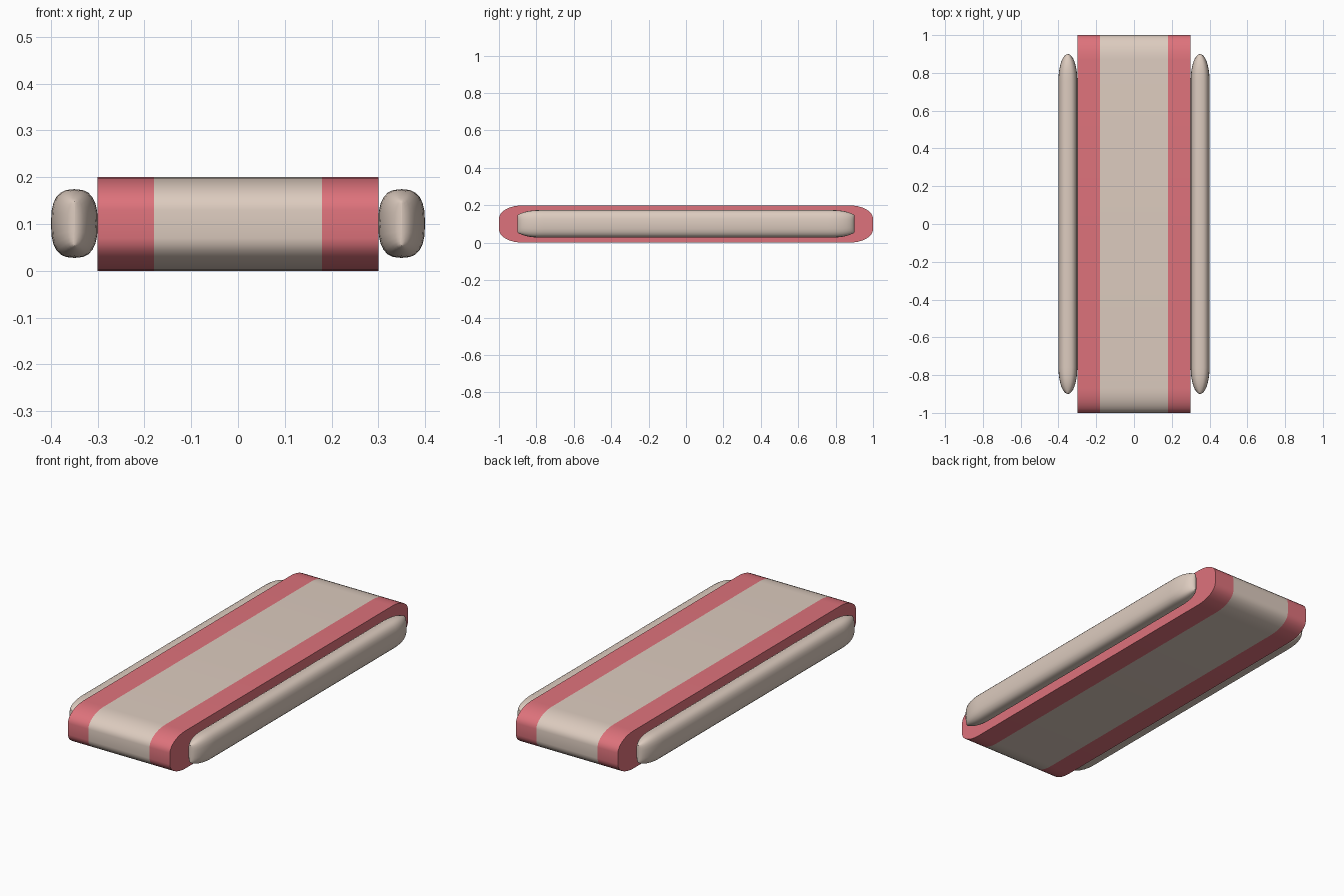
import bpy, bmesh, math

if "Cube" in bpy.data.objects:
    bpy.data.objects.remove(bpy.data.objects["Cube"])


def material(name, rgb):
    m = bpy.data.materials.new(name)
    m.diffuse_color = (*rgb, 1)
    m.use_nodes = True
    m.node_tree.nodes["Principled BSDF"].inputs["Base Color"].default_value = m.diffuse_color
    return m


TAN = material("tan", (0.72, 0.60, 0.52))
RED = material("soft red", (0.73, 0.17, 0.20))


def loft(name, rings, mats, cap=True):
    """Skin equal-length rings of points into a smooth-shaded solid."""
    bm = bmesh.new()
    vs = [[bm.verts.new(p) for p in ring] for ring in rings]
    n = len(vs[0])
    for a, b in zip(vs, vs[1:]):
        for i in range(n):
            j = (i + 1) % n
            bm.faces.new((a[i], a[j], b[j], b[i]))
    if cap:
        bm.faces.new(vs[0])
        bm.faces.new(vs[-1])
    bmesh.ops.recalc_face_normals(bm, faces=bm.faces[:])
    me = bpy.data.meshes.new(name)
    for m in mats:
        me.materials.append(m)
    # red bands towards the two long edges
    if len(mats) > 1:
        for f in bm.faces:
            f.material_index = 1 if abs(f.calc_center_median().x) > 0.18 else 0
    bm.to_mesh(me)
    bm.free()
    ob = bpy.data.objects.new(name, me)
    bpy.context.collection.objects.link(ob)
    bpy.ops.object.select_all(action='DESELECT')
    ob.select_set(True)
    bpy.context.view_layer.objects.active = ob
    bpy.ops.object.shade_smooth_by_angle(angle=math.radians(40))
    return ob


# Main slab: rounded profile in the yz plane, swept along x
RY, RZ, STEPS = 0.13, 0.07, 8
profile = []
for k, (sy, sz) in enumerate([(1, 1), (-1, 1), (-1, -1), (1, -1)]):
    for i in range(STEPS + 1):
        t = math.pi / 2 * (k + i / STEPS)
        profile.append((sy * (1 - RY) + RY * math.cos(t),
                        0.1 + sz * (0.1 - RZ) + RZ * math.sin(t)))
loft("main_slab", [[(x, y, z) for y, z in profile] for x in (-0.3, -0.18, 0.18, 0.3)],
     [TAN, RED])


# Side bolsters: superellipse section tapering to a short vertical edge
def spow(v, p):
    return math.copysign(abs(v) ** p, v)


def bolster_ring(cx, y, u, n=24):
    a = max(0.05 * math.sqrt(max(0, 1 - u * u)), 0.001)
    h = 0.0735 - 0.026 * u ** 3
    return [(cx + a * spow(math.cos(t), 0.75), y, 0.101 + h * spow(math.sin(t), 0.75))
            for t in (2 * math.pi * i / n for i in range(n))]


us = [math.sin(math.pi / 2 * i / 8) for i in range(9)]
stations = [(-0.76 - 0.14 * u, u) for u in reversed(us)] + [(0.76 + 0.14 * u, u) for u in us]
for side, label in ((-1, "left"), (1, "right")):
    loft(label + "_bolster", [bolster_ring(side * 0.35, y, u) for y, u in stations], [TAN])
